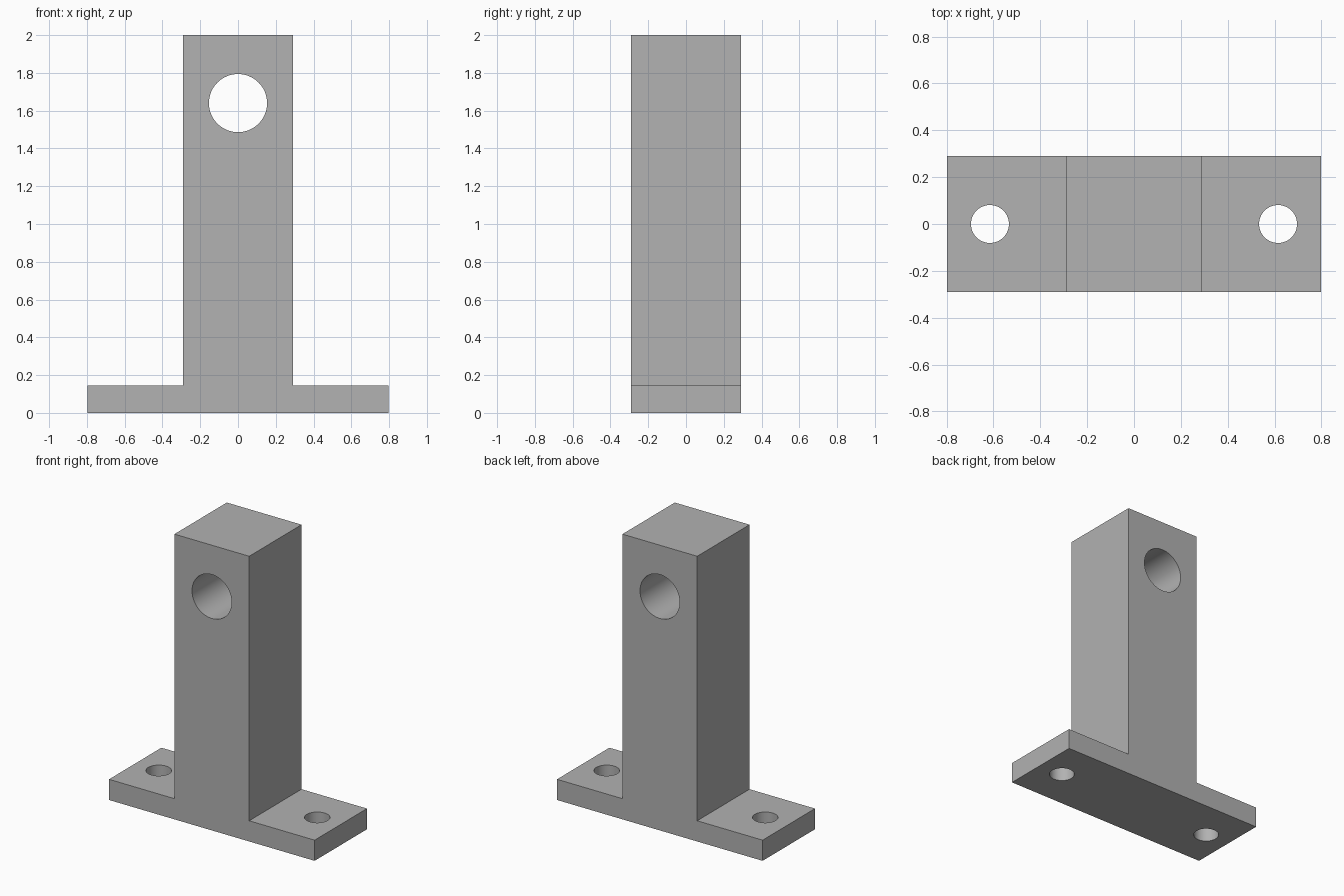
import bpy, bmesh, math

cube = bpy.data.objects.get("Cube")
if cube:
    bpy.data.objects.remove(cube, do_unlink=True)

WIDTH, DEPTH, HEIGHT = 1.595, 0.58, 2.0
POST, FLANGE = 0.58, 0.145

grey = bpy.data.materials.new("grey metal")
grey.use_nodes = True
grey.diffuse_color = (0.445, 0.445, 0.445, 1)
grey.node_tree.nodes["Principled BSDF"].inputs["Base Color"].default_value = grey.diffuse_color


def make_object(name, bm):
    mesh = bpy.data.meshes.new(name)
    bmesh.ops.recalc_face_normals(bm, faces=bm.faces)
    bm.to_mesh(mesh)
    bm.free()
    obj = bpy.data.objects.new(name, mesh)
    bpy.context.collection.objects.link(obj)
    return obj


def drill(name, location, radius, rotation=(0, 0, 0)):
    """Cut a round through hole in the bracket."""
    bm = bmesh.new()
    bmesh.ops.create_cone(bm, cap_ends=True, segments=64, radius1=radius, radius2=radius, depth=1)
    cutter = make_object(name, bm)
    cutter.location, cutter.rotation_euler = location, rotation
    cutter.data.materials.append(grey)
    bpy.context.view_layer.update()
    mod = bracket.modifiers.new(name, 'BOOLEAN')
    mod.operation, mod.solver, mod.object = 'DIFFERENCE', 'EXACT', cutter
    bpy.ops.object.modifier_apply(modifier=name)
    bpy.data.objects.remove(cutter, do_unlink=True)


# Upright post on a flat flange, extruded from one inverted T profile
half = [(WIDTH / 2, 0), (WIDTH / 2, FLANGE), (POST / 2, FLANGE), (POST / 2, HEIGHT)]
profile = half + [(-x, z) for x, z in reversed(half)]
bm = bmesh.new()
face = bm.faces.new([bm.verts.new((x, -DEPTH / 2, z)) for x, z in profile])
extruded = bmesh.ops.extrude_face_region(bm, geom=[face])["geom"]
bmesh.ops.translate(bm, vec=(0, DEPTH, 0), verts=[v for v in extruded if isinstance(v, bmesh.types.BMVert)])
bracket = make_object("shaft_support_bracket", bm)
bracket.data.materials.append(grey)
bpy.context.view_layer.objects.active = bracket
bracket.select_set(True)

# Shaft bore through the post, screw holes through the flange
drill("shaft_bore", (0, 0, 1.64), 0.154, (math.pi / 2, 0, 0))
for side in (-1, 1):
    drill("screw_hole", (side * 0.615, 0, 0), 0.081)

bpy.ops.object.shade_smooth_by_angle(angle=math.radians(30))
